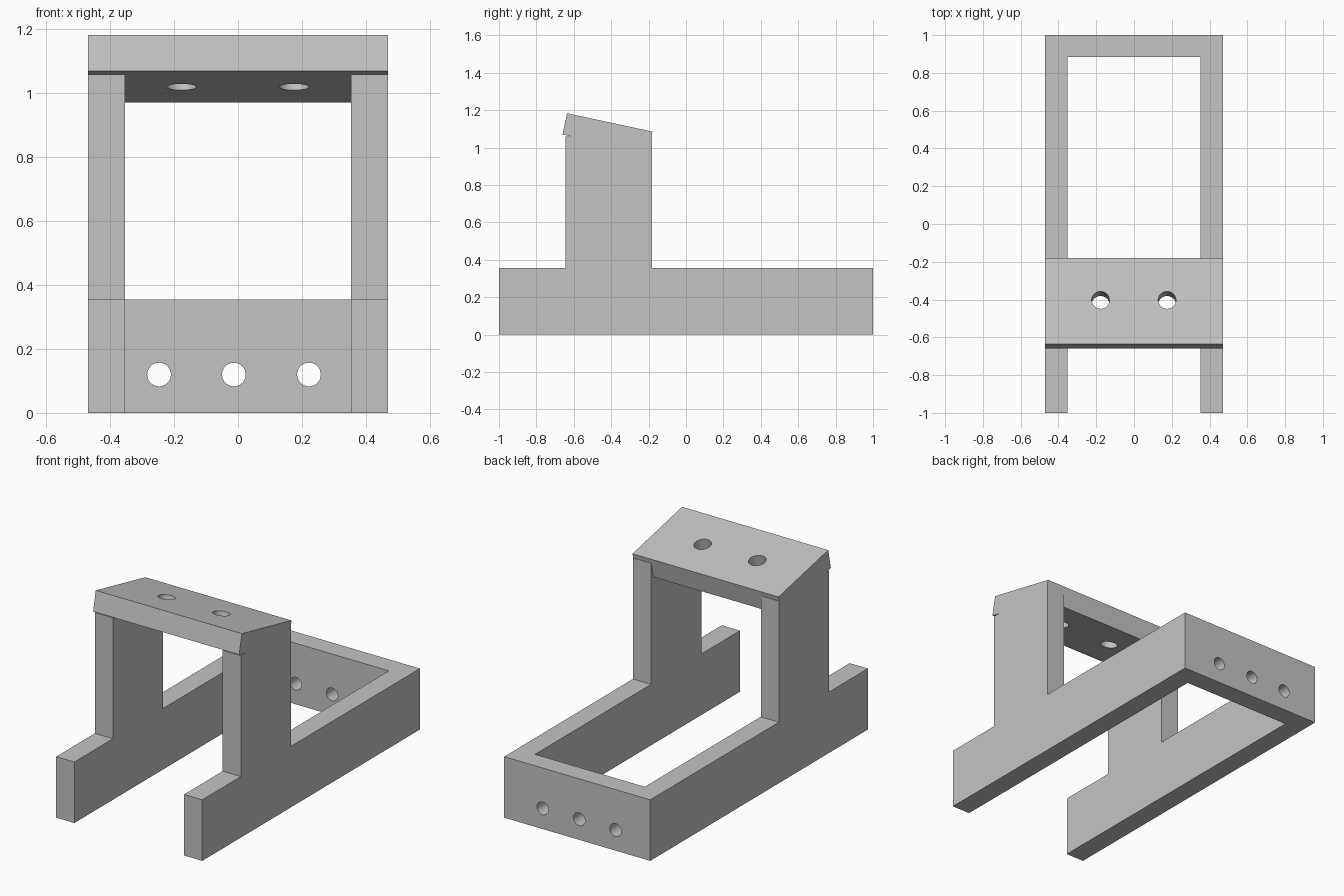
import bpy, bmesh, math
from mathutils import Matrix, Vector

cube = bpy.data.objects.get("Cube")
if cube:
    bpy.data.objects.remove(cube, do_unlink=True)

HALF, INNER = 0.47, 0.353        # outer and inner half width
RAIL_TOP = 0.355
TILT = math.atan2(0.098, 0.457)  # slope of the top plate

grey = bpy.data.materials.new("plain grey")
grey.use_nodes = True
colour = (0.55, 0.55, 0.55, 1)
grey.diffuse_color = colour
grey.node_tree.nodes["Principled BSDF"].inputs["Base Color"].default_value = colour


def new_object(name, bm):
    bmesh.ops.recalc_face_normals(bm, faces=bm.faces)
    mesh = bpy.data.meshes.new(name)
    bm.to_mesh(mesh)
    bm.free()
    mesh.materials.append(grey)
    obj = bpy.data.objects.new(name, mesh)
    bpy.context.collection.objects.link(obj)
    return obj


def extrude_profile(name, points, x0, x1):
    """Extrude a (y, z) outline along x."""
    bm = bmesh.new()
    face = bm.faces.new([bm.verts.new((x0, y, z)) for y, z in points])
    out = bmesh.ops.extrude_face_region(bm, geom=[face])
    verts = [v for v in out["geom"] if isinstance(v, bmesh.types.BMVert)]
    bmesh.ops.translate(bm, verts=verts, vec=(x1 - x0, 0, 0))
    return new_object(name, bm)


def drill(name, centre, radius, angle):
    """Round cutter through centre, turned about x."""
    bm = bmesh.new()
    bmesh.ops.create_cone(bm, cap_ends=True, segments=48, radius1=radius, radius2=radius,
                          depth=0.4,
                          matrix=Matrix.Translation(centre) @ Matrix.Rotation(angle, 4, "X"))
    obj = new_object(name, bm)
    obj.hide_render = True
    return obj


def combine(target, tool, operation):
    mod = target.modifiers.new(tool.name, "BOOLEAN")
    mod.operation, mod.solver, mod.object = operation, "EXACT", tool
    bpy.context.view_layer.objects.active = target
    bpy.ops.object.modifier_apply(modifier=mod.name)
    bpy.data.objects.remove(tool, do_unlink=True)


# Side frames: long rail with an upright post
side = [(-1, 0), (1, 0), (1, RAIL_TOP), (-0.183, RAIL_TOP), (-0.183, 1.058),
        (-0.645, 1.058), (-0.645, RAIL_TOP), (-1, RAIL_TOP)]
stand = extrude_profile("stand_frame", side, -HALF, -INNER)
left_side = extrude_profile("left_side", side, INNER, HALF)

# Rear crossbeam
beam = extrude_profile("rear_beam", [(0.883, 0), (1, 0), (1, RAIL_TOP), (0.883, RAIL_TOP)],
                       -0.4, 0.4)

# Tilted top plate, squared to its own slope
along = Vector((math.cos(TILT), -math.sin(TILT)))
down = Vector((-math.sin(TILT), -math.cos(TILT))) * 0.116
front = Vector((-0.636, 1.183))
back = front + along * 0.467
plate = extrude_profile("top_plate", [front, back, back + down, front + down], -HALF, HALF)

for part in (left_side, beam, plate):
    combine(stand, part, "UNION")

# Three holes in the beam, two square through the plate
for x in (-0.247, -0.013, 0.222):
    combine(stand, drill("beam_hole", (x, 0.94, 0.12), 0.037, math.pi / 2), "DIFFERENCE")
for x in (-0.177, 0.175):
    combine(stand, drill("plate_hole", (x, -0.403, 1.133), 0.047, -TILT), "DIFFERENCE")

# Merge coplanar faces, then smooth only the hole walls
bm = bmesh.new()
bm.from_mesh(stand.data)
bmesh.ops.remove_doubles(bm, verts=bm.verts, dist=0.0001)
bmesh.ops.dissolve_limit(bm, angle_limit=math.radians(0.5), verts=bm.verts, edges=bm.edges)
bm.to_mesh(stand.data)
bm.free()
bpy.ops.object.select_all(action="DESELECT")
stand.select_set(True)
bpy.context.view_layer.objects.active = stand
bpy.ops.object.shade_smooth_by_angle(angle=math.radians(30))
